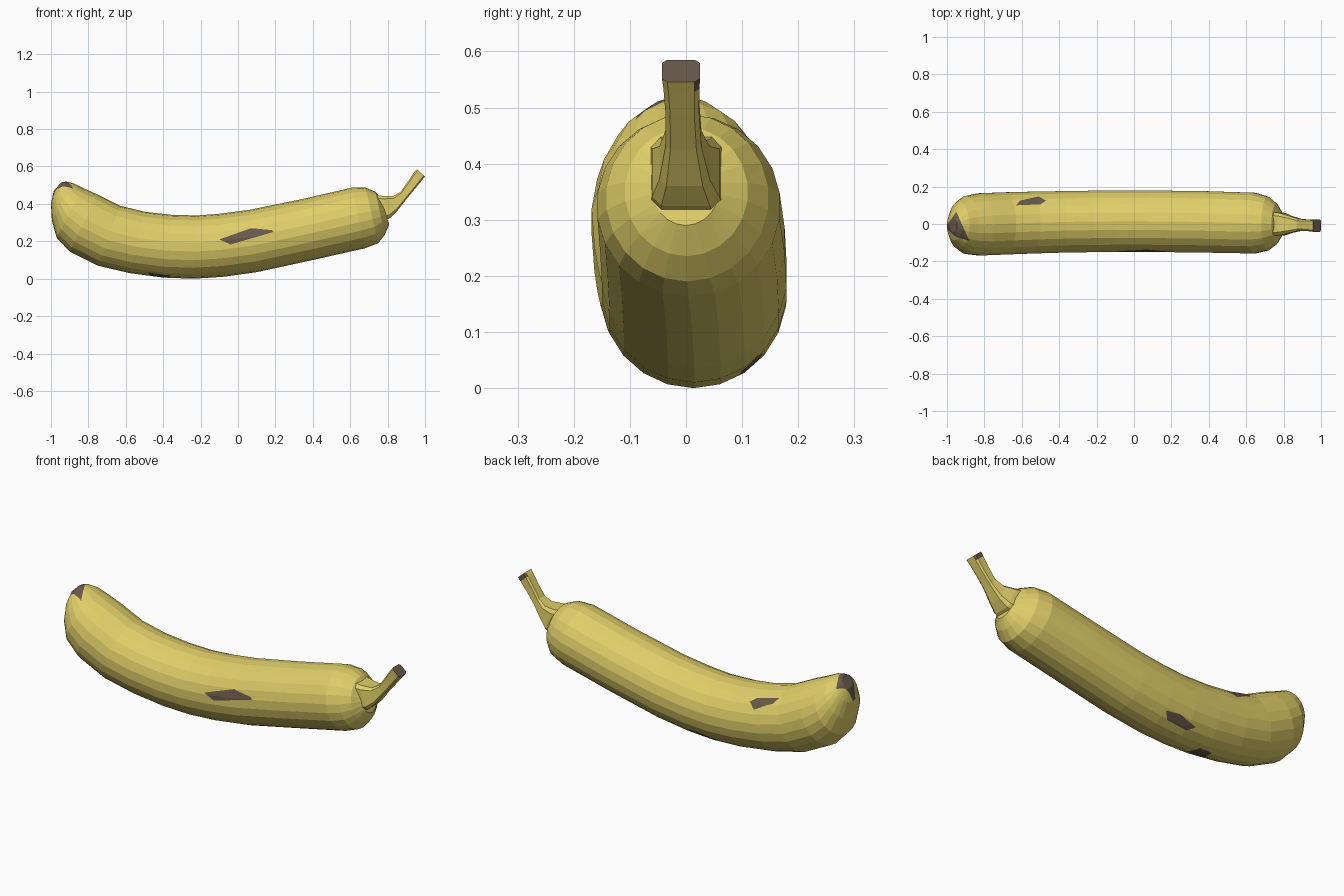
import bpy, bmesh
from math import cos, sin, tau
from mathutils import Vector

cube = bpy.data.objects.get("Cube")
if cube:
    bpy.data.objects.remove(cube)


def make_material(name, colour):
    mat = bpy.data.materials.new(name)
    mat.use_nodes = True
    mat.diffuse_color = colour
    mat.node_tree.nodes["Principled BSDF"].inputs["Base Color"].default_value = colour
    return mat


YELLOW = make_material("ripe yellow", (0.74, 0.62, 0.14, 1))
BROWN = make_material("bruise brown", (0.14, 0.10, 0.07, 1))


def loft(rows, profile):
    """Skin rings given as lower edge, upper edge and half width."""
    bm = bmesh.new()
    rings = []
    for xl, zl, xu, zu, width in rows:
        low, high = Vector((xl, 0, zl)), Vector((xu, 0, zu))
        mid, half = (low + high) / 2, (high - low) / 2
        mid.y = 0.015 - 0.025 * mid.x ** 2
        rings.append([bm.verts.new(mid + half * u + Vector((0, width * v, 0)))
                      for u, v in profile])
    count = len(profile)
    for a, b in zip(rings, rings[1:]):
        for i in range(count):
            j = (i + 1) % count
            bm.faces.new((a[i], a[j], b[j], b[i]))
    bm.faces.new(rings[0])
    bm.faces.new(rings[-1])
    bmesh.ops.recalc_face_normals(bm, faces=bm.faces)
    return bm


def finish(bm, name):
    mesh = bpy.data.meshes.new(name)
    bm.to_mesh(mesh)
    bm.free()
    mesh.materials.append(YELLOW)
    mesh.materials.append(BROWN)
    obj = bpy.data.objects.new(name, mesh)
    bpy.context.collection.objects.link(obj)
    return obj


def cut_spot(bm, facing, points):
    """Cut a convex outline into the skin on one side and paint it brown."""
    facing = Vector(facing)
    if facing.y:
        outline = [Vector((a, 0, b)) for a, b in points]
    else:
        outline = [Vector((a, b, 0)) for a, b in points]
    centre = sum(outline, Vector()) / len(outline)
    planes = []
    for p, q in zip(outline, outline[1:] + outline[:1]):
        normal = (q - p).cross(facing).normalized()
        if normal.dot(centre - p) > 0:
            normal.negate()
        planes.append((p, normal))
    for p, normal in planes:
        faces = [f for f in bm.faces if f.normal.dot(facing) > 0.1]
        edges = {e for f in faces for e in f.edges}
        verts = {v for f in faces for v in f.verts}
        bmesh.ops.bisect_plane(bm, geom=faces + list(edges) + list(verts),
                               plane_co=p, plane_no=normal, dist=1e-5)
        bm.normal_update()
    for f in bm.faces:
        c = f.calc_center_median()
        if f.normal.dot(facing) > 0.1 and all((c - p).dot(n) < 0 for p, n in planes):
            f.material_index = 1


# Curved fruit body with rounded ends
body_rows = [
    (-.985, .47, -.945, .515, .035), (-1, .40, -.92, .52, .08),
    (-.995, .31, -.88, .51, .125), (-.97, .22, -.83, .485, .155),
    (-.90, .145, -.75, .45, .168), (-.75, .07, -.63, .39, .168),
    (-.58, .03, -.50, .358, .167), (-.40, .006, -.36, .342, .166),
    (-.24, 0, -.22, .338, .166), (-.08, .01, -.10, .347, .166),
    (.10, .035, .06, .368, .166), (.40, .10, .34, .425, .166),
    (.68, .163, .61, .487, .164), (.75, .19, .68, .488, .145),
    (.785, .235, .735, .465, .11), (.808, .29, .77, .42, .06)]
sides = 22
body = loft(body_rows, [(cos(tau * i / sides), sin(tau * i / sides)) for i in range(sides)])
bmesh.ops.triangulate(body, faces=body.faces)
body.normal_update()

# Bruises: front, upper back, blossom end, lower back and underside
up, down, front = (0, 0, 1), (0, 0, -1), (0, -1, 0)
cut_spot(body, front, [(-.10, .21), (-.04, .183), (.19, .25), (.18, .26), (.07, .27)])
cut_spot(body, up, [(-.63, .10), (-.61, .125), (-.51, .147), (-.47, .125), (-.50, .105)])
cut_spot(body, up, [(-1.01, -.02), (-.95, .065), (-.88, -.09), (-.95, -.07)])
cut_spot(body, down, [(-.28, .12), (-.24, .095), (-.12, .10), (-.09, .13), (-.17, .14)])
cut_spot(body, down, [(-.48, -.06), (-.46, .02), (-.38, .03), (-.36, -.05)])
finish(body, "fruit_body")

# Flared square stem with a dry cut end
stem_rows = [
    (.78, .31, .73, .45, .064), (.815, .325, .77, .443, .06),
    (.85, .36, .83, .442, .045), (.90, .425, .87, .465, .032),
    (.95, .485, .91, .522, .03), (.985, .528, .94, .567, .032),
    (1, .546, .956, .585, .034)]
c = 0.72
stem = loft(stem_rows, [(1, c), (c, 1), (-c, 1), (-1, c), (-1, -c), (-c, -1), (c, -1), (1, -c)])
for f in stem.faces:
    mid = f.calc_center_median()
    at_tip = min(v.co.x for v in f.verts) > 0.935 and max(v.co.z for v in f.verts) > 0.545
    if len(f.verts) > 4:
        f.material_index = int(mid.x > 0.9)
    elif at_tip and f.normal.y > 0.5:
        f.material_index = 1
finish(stem, "stem")
